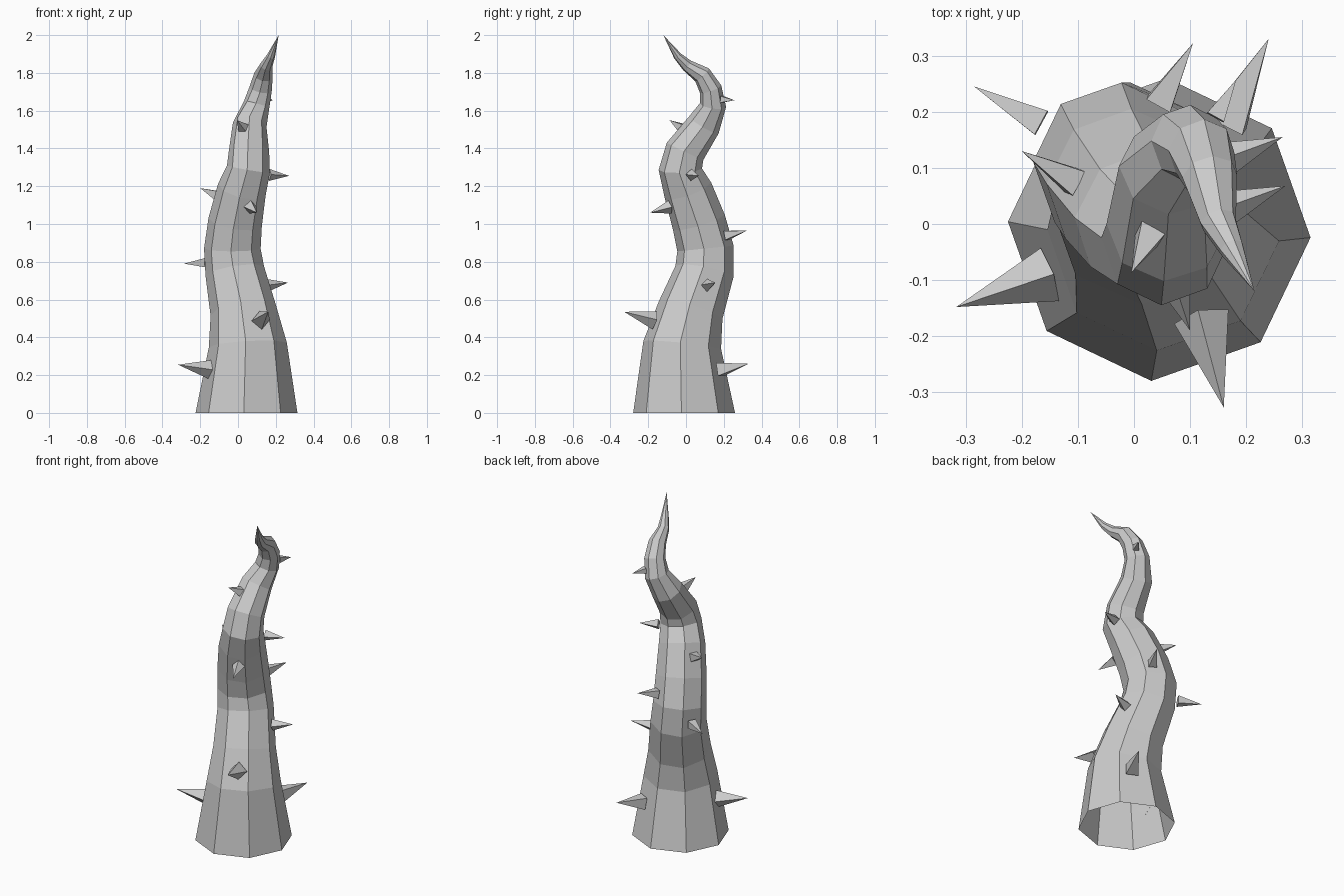
import bpy, bmesh, math
from mathutils import Vector, Matrix

if "Cube" in bpy.data.objects:
    bpy.data.objects.remove(bpy.data.objects["Cube"])

UP = Vector((0, 0, 1))

# Stalk spine: x, y, z, radius
SPINE = [
    (.045, -.01, 0, .27), (.052, -.02, .36, .207), (.027, .025, .545, .175),
    (-.017, .098, .75, .157), (-.03, .103, .87, .15), (-.015, .068, 1.01, .143),
    (.02, .01, 1.18, .13), (.055, -.03, 1.29, .115), (.058, -.005, 1.385, .107),
    (.062, .095, 1.525, .09), (.098, .143, 1.63, .07), (.12, .13, 1.715, .06),
    (.135, .085, 1.79, .05), (.15, .005, 1.84, .033), (.175, -.045, 1.89, .022),
]
TIP = Vector((.215, -.12, 2.0))
SIDES = 8

# Thorns: base centre, tip, base radius
THORNS = [
    ((-.15, -.09, .23), (-.317, -.148, .255), .05),
    ((.165, .18, .23), (.24, .33, .26), .05),
    ((.12, -.165, .49), (.16, -.327, .535), .05),
    ((.155, .112, .675), (.265, .155, .69), .034),
    ((-.165, .18, .795), (-.285, .245, .79), .034),
    ((.045, .215, .94), (.105, .322, .965), .034),
    ((.065, -.085, 1.09), (.1, -.19, 1.06), .036),
    ((-.105, .075, 1.15), (-.2, .13, 1.19), .034),
    ((.165, .028, 1.26), (.27, .068, 1.255), .032),
    ((.03, -.015, 1.505), (-.005, -.087, 1.55), .034),
    ((.145, .19, 1.66), (.182, .257, 1.655), .024),
]


def ring(bm, centre, direction, radius, sides, phase):
    rot = UP.rotation_difference(direction)
    return [bm.verts.new(centre + rot @ Vector((
        radius * math.cos(phase + i * math.tau / sides),
        radius * math.sin(phase + i * math.tau / sides), 0))) for i in range(sides)]


def finish(bm, name):
    mesh = bpy.data.meshes.new(name)
    bm.to_mesh(mesh)
    bm.free()
    obj = bpy.data.objects.new(name, mesh)
    bpy.context.collection.objects.link(obj)
    return obj


def fan(bm, loop, apex):
    top = bm.verts.new(apex)
    for i, v in enumerate(loop):
        bm.faces.new((v, loop[(i + 1) % len(loop)], top))


# Winding eight-sided stalk, open at the bottom
bm = bmesh.new()
points = [Vector(p[:3]) for p in SPINE] + [TIP]
rings = []
for i, p in enumerate(SPINE):
    if i == 0:
        direction = UP
    else:
        direction = ((points[i + 1] - points[i]).normalized()
                     + (points[i] - points[i - 1]).normalized())
    rings.append(ring(bm, points[i], direction, p[3], SIDES, math.radians(-3)))
for a, b in zip(rings, rings[1:]):
    for i in range(SIDES):
        j = (i + 1) % SIDES
        bm.faces.new((a[i], a[j], b[j], b[i]))
fan(bm, rings[-1], TIP)
finish(bm, "stalk")

# Four-sided thorns scattered up the stalk
for n, (base, tip, radius) in enumerate(THORNS, 1):
    bm = bmesh.new()
    base, tip = Vector(base), Vector(tip)
    loop = ring(bm, base, tip - base, radius, 4, 0.3)
    fan(bm, loop, tip)
    bm.faces.new(loop[::-1])
    finish(bm, f"thorn_{n}")
